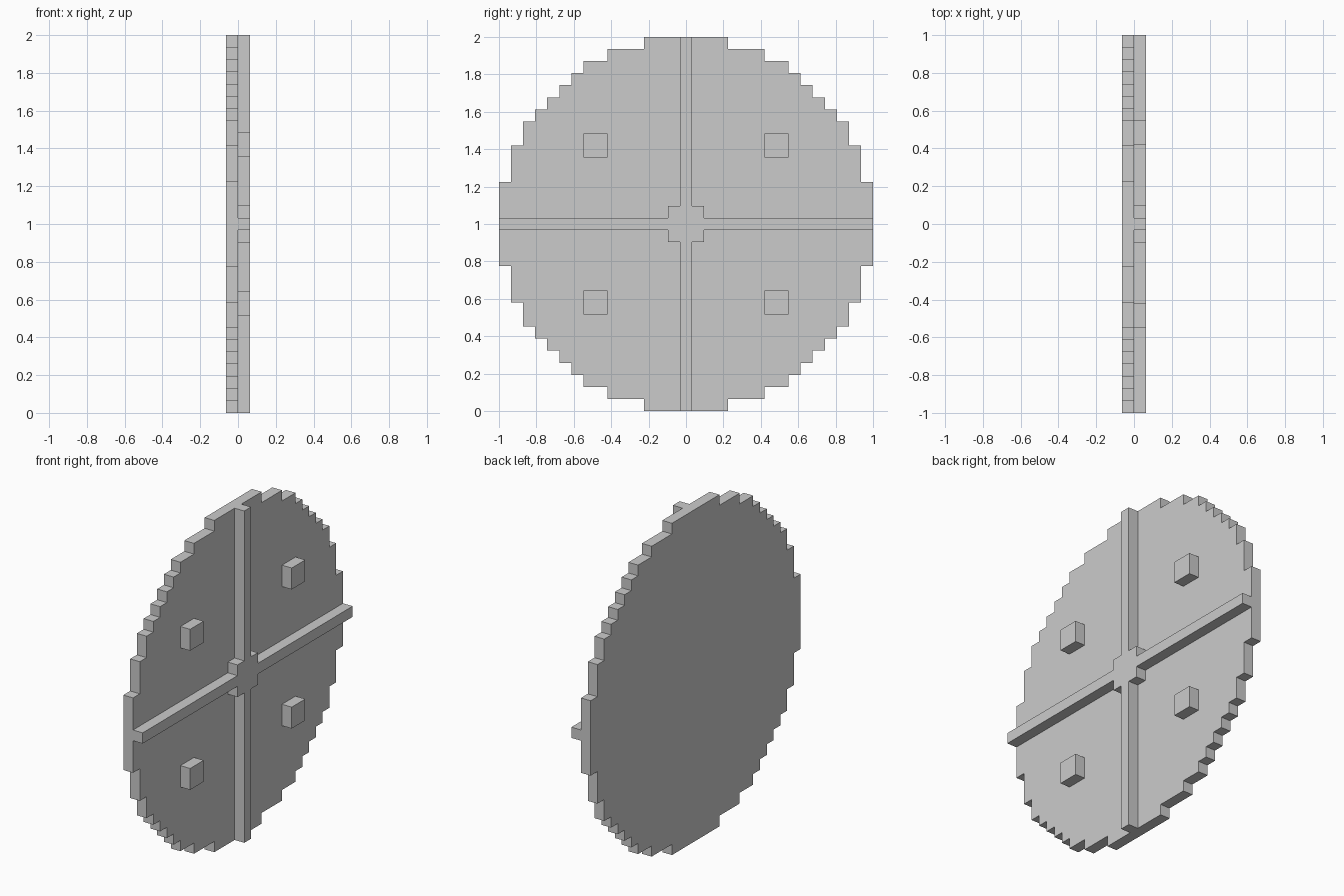
import bpy, bmesh

if "Cube" in bpy.data.objects:
    bpy.data.objects.remove(bpy.data.objects["Cube"])

V = 2 / 31  # one block of the stepped grid


def mirror_quadrant(quad):
    """Turn a first-quadrant outline (top to right) into a closed, four-way symmetric loop."""
    right = quad + [(y, -z) for y, z in reversed(quad)]
    return right + [(-y, z) for y, z in reversed(right)]


def extrude_profile(name, loops, x0, x1):
    """Extrude closed (y, z) outlines, in blocks, along x."""
    bm = bmesh.new()
    for loop in loops:
        face = bm.faces.new([bm.verts.new((x0 * V, y * V, 1 + z * V)) for y, z in loop])
        ext = bmesh.ops.extrude_face_region(bm, geom=[face], use_keep_orig=True)
        verts = [g for g in ext["geom"] if isinstance(g, bmesh.types.BMVert)]
        bmesh.ops.translate(bm, verts=verts, vec=((x1 - x0) * V, 0, 0))
    bmesh.ops.recalc_face_normals(bm, faces=bm.faces)
    mesh = bpy.data.meshes.new(name)
    bm.to_mesh(mesh)
    bm.free()
    obj = bpy.data.objects.new(name, mesh)
    bpy.context.collection.objects.link(obj)
    return obj


# Stepped round plate: half width of each row and the height of its top
half_widths = [3.5, 6.5, 8.5, 9.5, 10.5, 11.5, 12.5, 13.5, 14.5, 15.5]
tops = half_widths[::-1]
tops = [15.5, 14.5, 13.5, 12.5, 11.5, 10.5, 9.5, 8.5, 6.5, 3.5]
quad = []
for i, (w, top) in enumerate(zip(half_widths, tops)):
    quad.append((w, top))
    if i + 1 < len(tops):
        quad.append((w, tops[i + 1]))
extrude_profile("round_plate", [mirror_quadrant(quad)], -1, 0)

# Raised cross ribs with a square hub
cross = [(0.5, 15.5), (0.5, 1.5), (1.5, 1.5), (1.5, 0.5), (15.5, 0.5)]
extrude_profile("cross_ribs", [mirror_quadrant(cross)], 0, 1)

# One square stud in each quarter
studs = [[(sy * y, sz * z) for y, z in ((6.5, 5.5), (8.5, 5.5), (8.5, 7.5), (6.5, 7.5))]
         for sy in (-1, 1) for sz in (-1, 1)]
extrude_profile("studs", studs, 0, 1)
